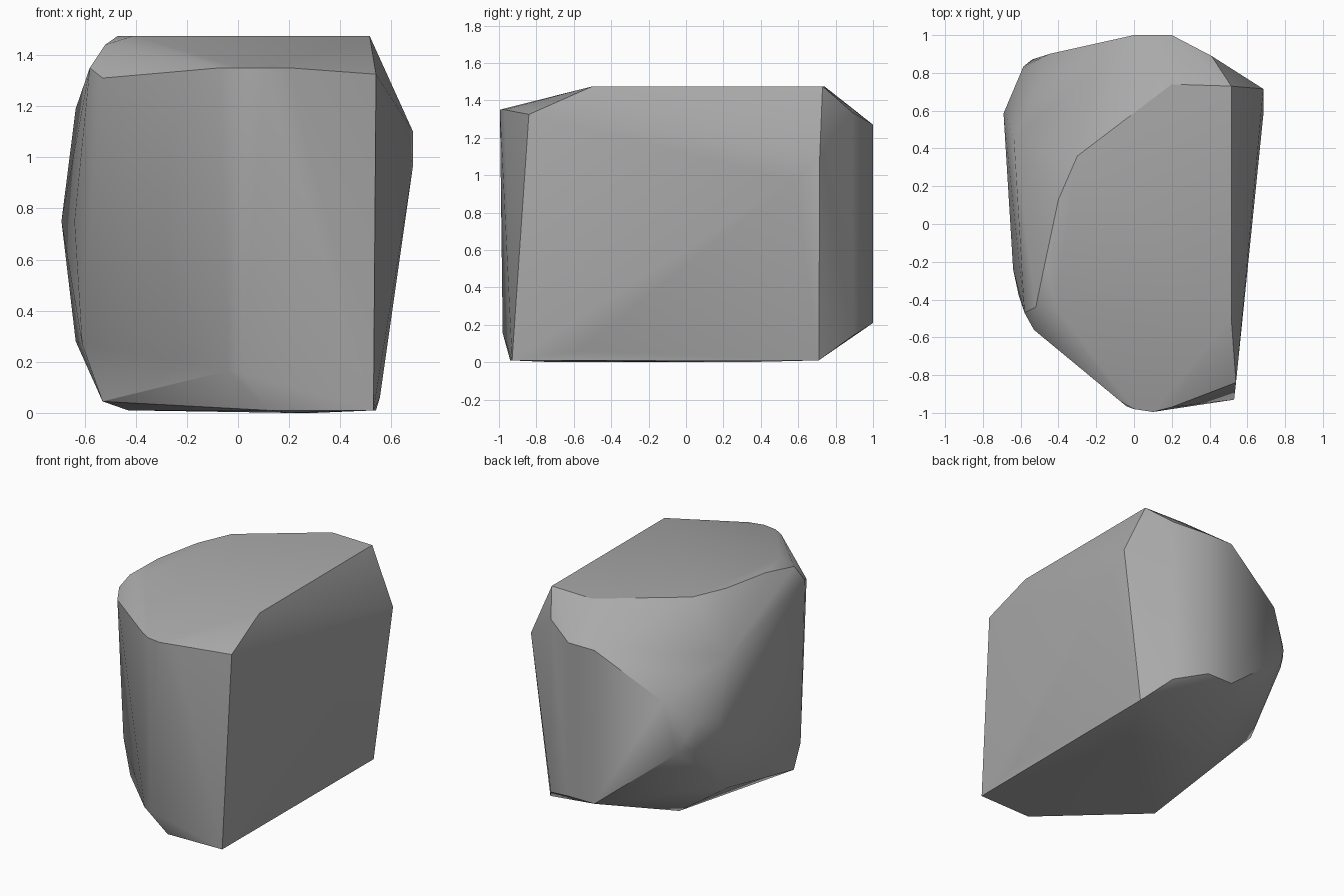
import bpy
import bmesh
import math
from mathutils import Vector

default_cube = bpy.data.objects.get("Cube")
if default_cube:
    bpy.data.objects.remove(default_cube, do_unlink=True)


def make_material(name, colour):
    material = bpy.data.materials.new(name)
    material.use_nodes = True
    material.diffuse_color = colour
    material.node_tree.nodes["Principled BSDF"].inputs["Base Color"].default_value = colour
    return material


def at_height(outline, height):
    """Lift a plan outline to a height."""
    return [(x, y, height) for x, y in outline]


def disc(centre, normal, radius_across, radius_up, sides):
    """Ring of points around an upright, flat chip."""
    across = Vector((0, 0, 1)).cross(Vector(normal)).normalized()
    points = []
    for step in range(sides):
        angle = step * math.tau / sides
        point = Vector(centre) + across * radius_across * math.cos(angle)
        point.z += radius_up * math.sin(angle)
        points.append(tuple(point))
    return points


def build_hull(name, points, material):
    """Wrap the corner points in a faceted stone skin."""
    bm = bmesh.new()
    for point in points:
        bm.verts.new(point)
    hull = bmesh.ops.convex_hull(bm, input=bm.verts[:])
    loose = {v for v in hull["geom_interior"] + hull["geom_unused"]
             if isinstance(v, bmesh.types.BMVert)}
    bmesh.ops.delete(bm, geom=list(loose), context="VERTS")
    bmesh.ops.recalc_face_normals(bm, faces=bm.faces[:])
    mesh = bpy.data.meshes.new(name)
    bm.to_mesh(mesh)
    bm.free()
    mesh.materials.append(material)
    stone = bpy.data.objects.new(name, mesh)
    bpy.context.collection.objects.link(stone)
    return stone


# Flat top and the flat bottom it stands on
top_outline = [(.515, .73), (.2, .74), (-.3, .36), (-.4, .13),
               (-.47, -.2), (-.41, -.45), (.515, -.5)]
bottom_outline = [(.54, .71), (-.25, .43), (-.43, -.35), (.12, -.94), (.53, -.93)]
corners = at_height(top_outline, 1.475) + at_height(bottom_outline, .01)
corners += [(.2, -.7, 0), (.3, .3, 0)]

# Back panel with its chamfered shoulder
corners += [(x, 1, z) for x in (0, .2) for z in (.21, 1.27)]
corners += [(.41, .89, z) for z in (.14, 1.335)]
corners += [(-.45, .9, 1), (-.54, .87, .65)]

# Bulge on the side with the upright crest
corners += [(.685, .715, 1.1), (.685, .58, .97), (.555, -.58, .06)]

# Round chip on the opposite side and the panel corners beside it
corners += disc((-.638, .71, .75), (-.92, .39, 0), .135, .11, 12)
corners += [(-.635, .44, z) for z in (.28, 1.19)]
corners += [(-.61, -.38, .27), (-.53, -.42, .045), (-.64, -.24, .75)]

# Front rim below the top bevel
corners += at_height([(.2, -.97), (.1, -.995), (0, -.98), (-.07, -.94)], 1.35)
corners += [(.54, -.84, 1.325), (-.53, -.56, 1.31), (-.58, -.47, 1.35),
            (-.52, -.44, 1.44), (-.04, -.965, .165), (.02, -.98, .155)]

grey_stone = make_material("grey stone", (.4, .4, .4, 1))
stone = build_hull("stone_block", corners, grey_stone)

# Soft shading over the shallow facets, crisp on the main edges
bpy.ops.object.select_all(action="DESELECT")
bpy.context.view_layer.objects.active = stone
stone.select_set(True)
bpy.ops.object.shade_smooth_by_angle(angle=math.radians(30))
